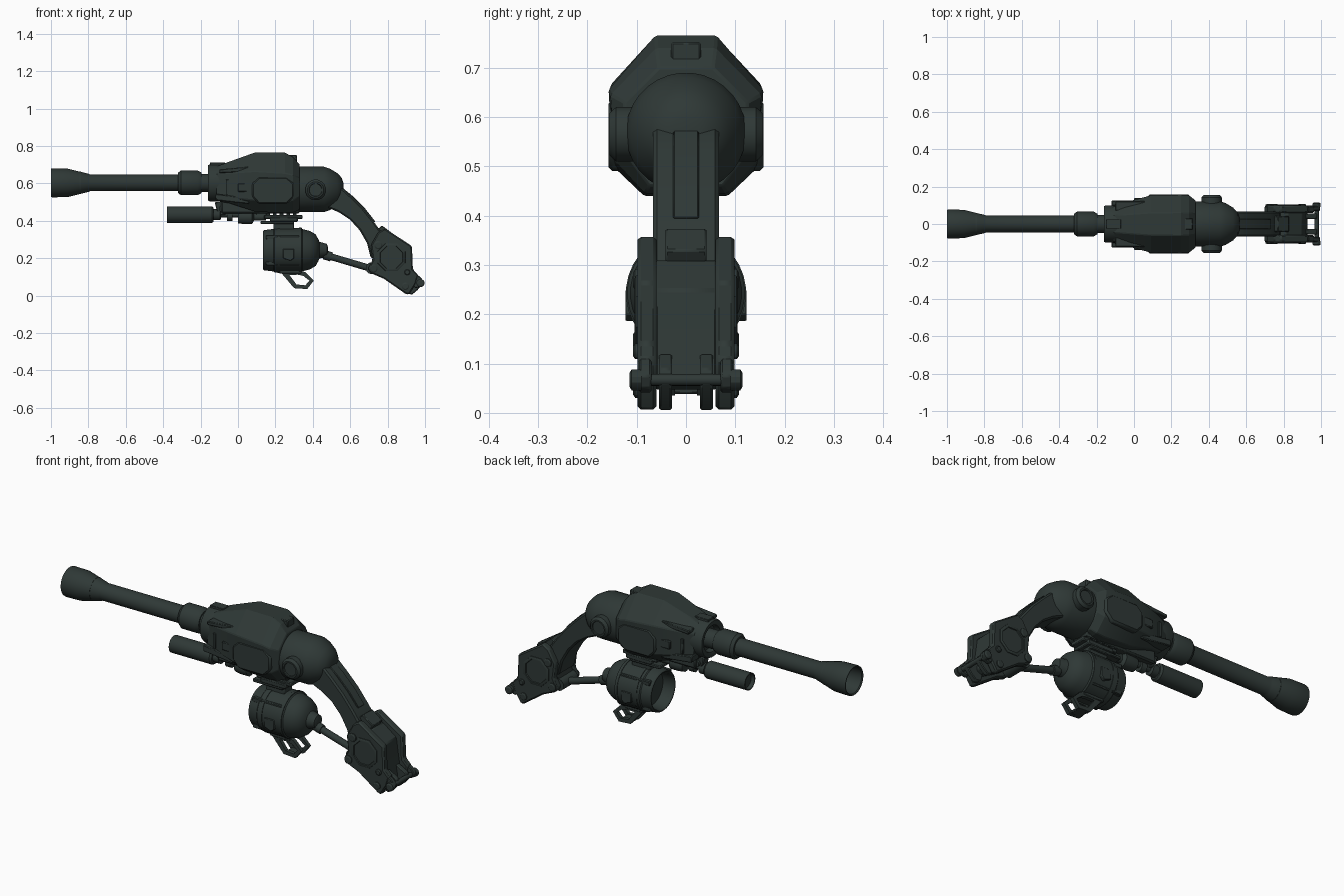
import bpy, bmesh, math
from mathutils import Vector, Matrix

metal = bpy.data.materials.new("dark_green_grey_metal")
metal.diffuse_color = (0.028, 0.040, 0.037, 1)


def finish(name, bm, bevel=0.0, angle=30):
    bmesh.ops.recalc_face_normals(bm, faces=bm.faces)
    me = bpy.data.meshes.new(name)
    bm.to_mesh(me)
    bm.free()
    me.materials.append(metal)
    me.shade_smooth()
    me.set_sharp_from_angle(angle=math.radians(angle))
    ob = bpy.data.objects.new(name, me)
    bpy.context.collection.objects.link(ob)
    if bevel:
        m = ob.modifiers.new("bevel", 'BEVEL')
        m.width, m.segments, m.limit_method = bevel, 1, 'ANGLE'
    return ob


def loft(name, rings, cap=True, bevel=0.0, angle=30):
    """Skin a list of rings with equal point counts."""
    bm = bmesh.new()
    vs = [[bm.verts.new(p) for p in r] for r in rings]
    n = len(vs[0])
    for a, b in zip(vs, vs[1:]):
        for i in range(n):
            bm.faces.new((a[i], a[(i + 1) % n], b[(i + 1) % n], b[i]))
    if cap:
        bm.faces.new(vs[0])
        bm.faces.new(vs[-1])
    return finish(name, bm, bevel, angle)


def turned(name, profile, z, sides=32, y=0.0):
    """Lathe (x, radius) pairs round an axis parallel to x."""
    t = [2 * math.pi * (i + .5) / sides for i in range(sides)]
    return loft(name, [[(x, y + r * math.cos(a), z + r * math.sin(a)) for a in t]
                       for x, r in profile])


def knob(name, x, z, profile, sides=24):
    """Lathe (y, radius) pairs round an axis parallel to y."""
    t = [2 * math.pi * (i + .5) / sides for i in range(sides)]
    return loft(name, [[(x + r * math.cos(a), y, z + r * math.sin(a)) for a in t]
                       for y, r in profile])


def prism(name, pts, y0, y1, bevel=0.004):
    """Extrude an xz outline between two y values."""
    return loft(name, [[(x, y, z) for x, z in pts] for y in (y0, y1)], bevel=bevel)


def box(name, x0, x1, y0, y1, z0, z1, bevel=0.004):
    return prism(name, [(x0, z0), (x1, z0), (x1, z1), (x0, z1)], y0, y1, bevel)


def rod(name, a, b, r, sides=16):
    a, b = Vector(a), Vector(b)
    bm = bmesh.new()
    q = (b - a).to_track_quat('Z', 'Y').to_matrix().to_4x4()
    bmesh.ops.create_cone(bm, cap_ends=True, segments=sides, radius1=r, radius2=r,
                          depth=(b - a).length, matrix=Matrix.Translation((a + b) / 2) @ q)
    return finish(name, bm)


# barrel with flared hollow muzzle, collar and nose ring
turned("barrel", [(-.84, .01), (-.84, .06), (-.995, .068), (-1, .072), (-1, .076), (-.99, .078),
                  (-.91, .076), (-.80, .049), (-.79, .045), (-.30, .045), (-.30, .02)], .603)
turned("barrel_collar", [(-.32, .04), (-.32, .055), (-.305, .066), (-.215, .066), (-.195, .055),
                         (-.195, .048), (-.13, .048)], .603)
turned("nose_ring", [(-.125, .065), (-.155, .07), (-.16, .08), (-.16, .095), (-.15, .1),
                     (-.09, .1)], .603)


# faceted main body
def section(x, top, wt, zu, wu, zl, wl, bot, wb):
    half = [(wt, top), (wu, zu), (wl, zl), (wb, bot)]
    return [(x, y, z) for y, z in half] + [(x, -y, z) for y, z in reversed(half)]


loft("main_body", [section(-.115, .69, .045, .65, .09, .54, .10, .505, .06),
                   section(-.05, .715, .05, .655, .115, .525, .115, .495, .07),
                   section(.09, .765, .06, .665, .153, .51, .148, .45, .085),
                   section(.25, .765, .062, .655, .157, .50, .148, .44, .085),
                   section(.295, .74, .06, .645, .153, .51, .143, .445, .083),
                   section(.33, .70, .055, .63, .125, .53, .125, .46, .075)],
     bevel=.004, angle=15)
prism("top_ridge", [(-.14, .69), (-.08, .70), (.07, .755), (.07, .74), (-.14, .66)], -.03, .03)
box("sight_plate", -.15, -.07, -.025, .025, .695, .712, .002)
box("rear_hatch", .255, .315, -.03, .03, .71, .752)

# side armour and small details of the body
for s, side in ((1, "left"), (-1, "right")):
    hexa = [(.11, .49), (.26, .49), (.30, .53), (.30, .60), (.26, .635), (.11, .635),
            (.075, .60), (.075, .53)]
    prism("side_armour_" + side, hexa, s * .11, s * .157, .008)
    box("side_latch_" + side, .0, .055, s * .10, s * .14, .555, .6)
    box("side_slot_" + side, -.065, -.05, s * .09, s * .122, .54, .62, .002)
    prism("nose_strake_" + side, [(-.12, .51), (.06, .49), (.06, .52), (-.12, .545)],
          s * .06, s * .125)
    prism("upper_fin_" + side, [(-.1, .655), (.06, .665), (.06, .69), (-.1, .675)],
          s * .07, s * .122)
    # shoulder pivots
    knob("shoulder_pivot_" + side, .415, .565,
         [(s * .05, .056), (s * .142, .056), (s * .155, .044), (s * .155, .036),
          (s * .149, .034)], 16)

# rounded shoulder behind the body
turned("shoulder", [(.30, .118), (.33, .122), (.46, .122), (.49, .112), (.53, .088), (.555, .062),
                    (.565, .03)], .568)

# curved arm
arm = [(.44, .62), (.545, .585), (.60, .535), (.67, .465), (.73, .39), (.78, .32), (.80, .2),
       (.71, .2), (.69, .28), (.65, .35), (.60, .405), (.54, .445), (.46, .48)]
prism("arm", arm, -.067, .067, .008)
prism("arm_rib", [(.555, .58), (.61, .535), (.68, .465), (.735, .395), (.70, .39), (.55, .53)],
      -.026, .026, .003)
prism("arm_stop", [(.74, .35), (.77, .375), (.83, .33), (.80, .28)], -.042, .042)

# ankle core and side plates
prism("ankle_core", [(.74, .30), (.82, .31), (.90, .25), (.915, .14), (.93, .06), (.90, .045),
                     (.78, .11), (.71, .16)], -.064, .064, .006)
plate = [(.71, .27), (.75, .34), (.785, .36), (.93, .265), (.935, .14), (.965, .11), (.95, .06),
         (.915, .005), (.895, .01), (.78, .09), (.71, .12), (.695, .145), (.72, .19)]
for s, side in ((1, "left"), (-1, "right")):
    prism("ankle_plate_" + side, plate, s * .06, s * .098, .007)
    knob("ankle_cover_" + side, .82, .205,
         [(s * .09, .082), (s * .101, .08), (s * .104, .074), (s * .104, .066),
          (s * .099, .064)], 8)
    for i, (x, z, r) in enumerate([(.75, .27, .022), (.895, .05, .02), (.905, .125, .016),
                                   (.725, .145, .022)]):
        knob(f"ankle_bolt_{side}_{i}", x, z, [(s * .09, r), (s * .103, r), (s * .107, r * .7)], 12)
    prism("inner_lug_" + side, [(.90, .015), (.93, .005), (.96, .03), (.985, .06), (.975, .09),
                                (.92, .12), (.88, .1)], s * .028, s * .055)
    prism("outer_lug_" + side, [(.93, .13), (.975, .10), (.995, .075), (.985, .05), (.95, .04),
                                (.92, .06)], s * .07, s * .095)
    knob("pin_cap_" + side, .976, .067, [(s * .09, .022), (s * .11, .022), (s * .115, .014)], 12)
rod("ankle_pin", (.976, -.1, .067), (.976, .1, .067), .012)

# underslung canister, hollow at the front
turned("canister", [(.20, .03), (.20, .09), (.14, .096), (.135, .1), (.135, .104), (.14, .108),
                    (.19, .114), (.195, .119), (.34, .119), (.345, .113), (.385, .103),
                    (.415, .085), (.43, .058), (.435, .045), (.475, .034), (.48, .02)], .243)
turned("canister_band", [(.21, .1), (.21, .122), (.225, .122), (.225, .1)], .243)
turned("canister_rear_band", [(.325, .1), (.325, .122), (.34, .122), (.34, .1)], .243)
for s, side in ((1, "left"), (-1, "right")):
    prism("canister_panel_" + side, [(.24, .2), (.28, .185), (.30, .2), (.30, .25), (.24, .25)],
          s * .09, s * .123, .003)
    box("canister_strip_" + side, .15, .33, s * .07, s * .095, .30, .325)
    box("canister_lower_strip_" + side, .15, .33, s * .07, s * .092, .16, .185)

# canister mount and rail
box("mount_neck", .19, .30, -.035, .035, .34, .40)
box("mount_plate", .12, .30, -.05, .05, .382, .40)
box("mount_rail", .14, .345, -.045, .045, .41, .432)
box("mount_block", .17, .32, -.055, .055, .395, .42)
box("body_keel", -.09, .33, -.05, .05, .44, .51, .008)
for i in range(5):
    box(f"rail_tooth_{i}", .15 + i * .036, .17 + i * .036, -.04, .04, .425, .445, .002)

# connecting rod from canister to ankle
rod("strut", (.45, 0, .222), (.72, 0, .142), .018)
rod("strut_sleeve", (.46, 0, .219), (.50, 0, .207), .025)
knob("strut_joint", .715, .147, [(-.062, .032), (.062, .032)], 16)

# lamp tube under the barrel with clamps
turned("lamp_tube", [(-.36, .02), (-.36, .038), (-.38, .04), (-.38, .045), (-.14, .045),
                     (-.13, .038), (-.13, .03), (-.095, .03), (-.09, .016), (.10, .016)], .433)
turned("lamp_knuckle", [(-.06, .016), (-.06, .026), (-.03, .026), (-.03, .016)], .425, 16)
turned("lamp_socket", [(.0, .016), (.0, .034), (.03, .038), (.075, .038), (.085, .02),
                       (.15, .02)], .42, 16)
prism("lamp_bracket", [(-.125, .50), (-.05, .50), (-.055, .46), (-.07, .43), (-.10, .43),
                       (-.115, .46)], -.025, .025)
knob("lamp_cross_bolt", -.085, .465, [(-.04, .018), (.04, .018)], 12)

# twin guard loops below the canister
outer = [(.22, .135), (.30, .04), (.37, .035), (.405, .08), (.36, .125), (.32, .14)]
inner = [(.275, .11), (.312, .06), (.36, .055), (.382, .08), (.35, .105), (.32, .112)]
for s, side in ((1, "left"), (-1, "right")):
    y0, y1 = s * .022, s * .042
    rings = [[(x, y, z) for x, z in pts]
             for pts, y in ((outer, y0), (outer, y1), (inner, y1), (inner, y0), (outer, y0))]
    loft("guard_loop_" + side, rings, cap=False)
box("guard_base", .22, .34, -.045, .045, .118, .15)
box("guard_crossbar", .302, .365, -.03, .03, .038, .052)
